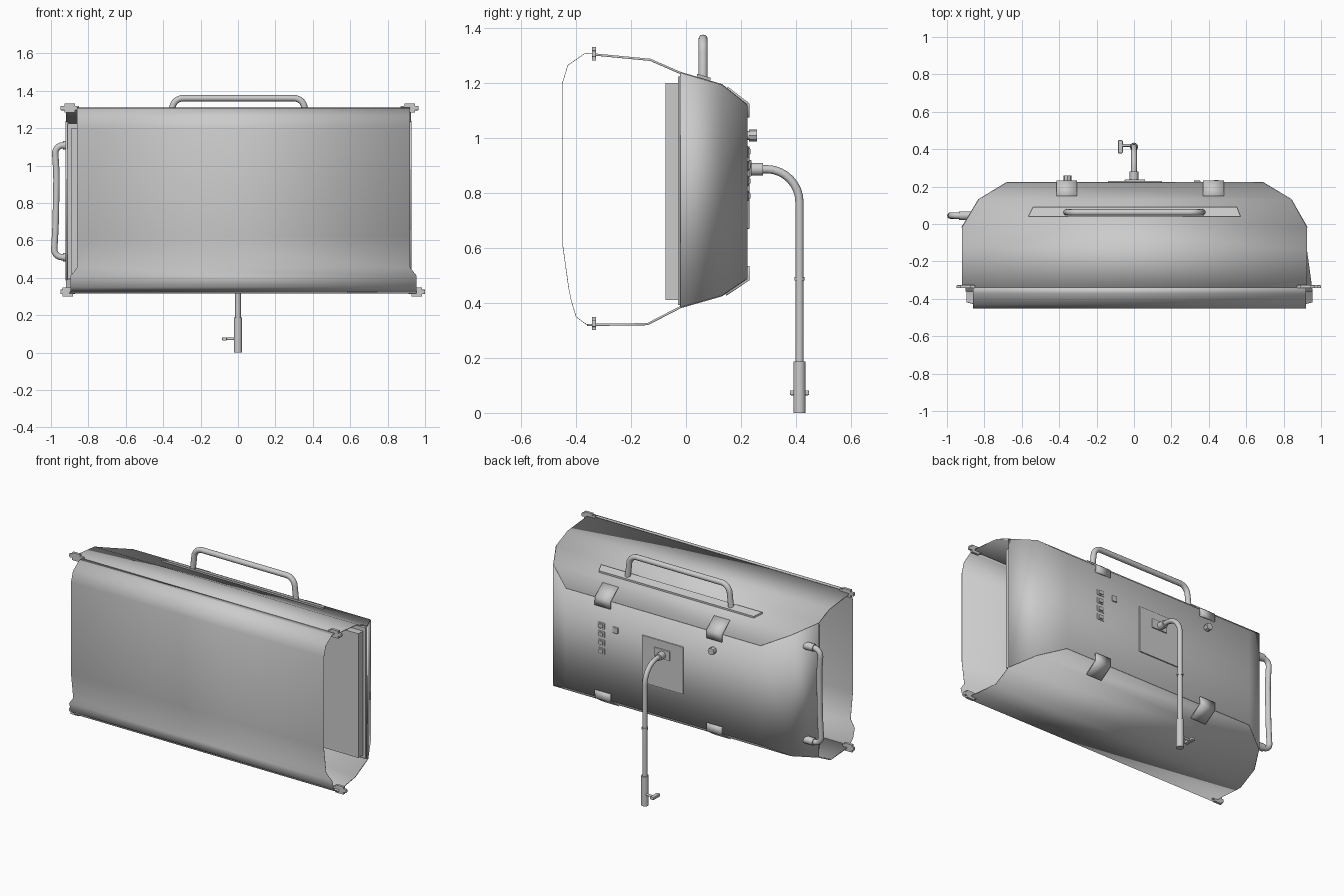
import bpy, bmesh, math
from mathutils import Vector, Matrix

if "Cube" in bpy.data.objects:
    bpy.data.objects.remove(bpy.data.objects["Cube"])


def make(name, verts, faces, thick=0, smooth=True):
    me = bpy.data.meshes.new(name)
    me.from_pydata(verts, [], faces)
    bm = bmesh.new()
    bm.from_mesh(me)
    bmesh.ops.recalc_face_normals(bm, faces=bm.faces)
    bm.to_mesh(me)
    bm.free()
    ob = bpy.data.objects.new(name, me)
    bpy.context.collection.objects.link(ob)
    if thick:
        m = ob.modifiers.new("thickness", 'SOLIDIFY')
        m.thickness, m.offset = thick, 0
    if smooth:
        bpy.ops.object.select_all(action='DESELECT')
        ob.select_set(True)
        bpy.context.view_layer.objects.active = ob
        bpy.ops.object.shade_smooth_by_angle(angle=math.radians(35))
    return ob


def strip(name, rows, thick=0):
    """Sheet through rows of paired edge points."""
    verts = [p for row in rows for p in row]
    faces = [(2*i, 2*i+1, 2*i+3, 2*i+2) for i in range(len(rows) - 1)]
    return make(name, verts, faces, thick)


def box(name, x, y, z, bevel=0):
    v = [(a, b, c) for a in x for b in y for c in z]
    f = [(0, 1, 3, 2), (4, 6, 7, 5), (0, 4, 5, 1), (2, 3, 7, 6), (0, 2, 6, 4), (1, 5, 7, 3)]
    ob = make(name, v, f, smooth=False)
    if bevel:
        m = ob.modifiers.new("bevel", 'BEVEL')
        m.width, m.segments = bevel, 2
    return ob


def rod(name, a, b, r, sides=20):
    a, b = Vector(a), Vector(b)
    d = b - a
    bm = bmesh.new()
    bmesh.ops.create_cone(bm, cap_ends=True, segments=sides, radius1=r, radius2=r, depth=d.length,
                          matrix=Matrix.Translation((a + b) / 2) @ d.to_track_quat('Z', 'Y').to_matrix().to_4x4())
    v = [tuple(p.co) for p in bm.verts]
    f = [[p.index for p in q.verts] for q in bm.faces]
    bm.free()
    return make(name, v, f)


def tube(name, pts, r, fillet):
    """Round tube along a polyline with rounded corners."""
    P = [Vector(p) for p in pts]
    path = [P[0]]
    for a, b, c in zip(P, P[1:], P[2:]):
        s = b + (a - b).normalized() * fillet
        e = b + (c - b).normalized() * fillet
        w = fillet * 0.55
        c1, c2 = s + (b - s).normalized() * w, e + (b - e).normalized() * w
        for i in range(9):
            t = i / 8
            path.append(s*(1-t)**3 + c1*3*t*(1-t)**2 + c2*3*t*t*(1-t) + e*t**3)
    path.append(P[-1])
    cu = bpy.data.curves.new(name, 'CURVE')
    cu.dimensions, cu.bevel_depth, cu.bevel_resolution, cu.use_fill_caps = '3D', r, 4, True
    sp = cu.splines.new('POLY')
    sp.points.add(len(path) - 1)
    for q, p in zip(sp.points, path):
        q.co = (*p, 1)
    ob = bpy.data.objects.new(name, cu)
    bpy.context.collection.objects.link(ob)
    bpy.ops.object.select_all(action='DESELECT')
    ob.select_set(True)
    bpy.context.view_layer.objects.active = ob
    bpy.ops.object.convert(target='MESH')
    bpy.ops.object.shade_smooth_by_angle(angle=math.radians(40))


# Housing: (y, left x, right x, bottom z, top z) from back edge to open side
shell = [(.22, -.68, .69, .49, 1.12), (.13, -.83, .84, .428, 1.193), (-.02, -.92, .925, .385, 1.237)]
plan = [(r[1], *r[::3], r[4]) for r in reversed(shell)] + [(r[2], *r[::3], r[4]) for r in shell]
strip("back_housing", [((x, y, b), (x, y, t)) for x, y, b, t in plan], .008)

# Top and bottom panels run forward to the curtain rods
top = [(y, l, r, t) for y, l, r, b, t in shell] + [(-.13, -.92, .925, 1.285), (-.34, -.92, .925, 1.305)]
bottom = [(y, l, r, b) for y, l, r, b, t in shell] + [(-.14, -.92, .925, .323), (-.36, -.90, .955, .32)]
for name, rows in (("top_panel", top), ("bottom_panel", bottom)):
    strip(name, [((l, y, z), (r, y, z)) for y, l, r, z in rows], .008)

# Thin front curtain with its flared lower edge
curtain = [(-.34, 1.31, -.86, .92), (-.37, 1.307, -.86, .92), (-.43, 1.265, -.86, .92),
           (-.45, 1.2, -.86, .92), (-.45, .62, -.86, .92), (-.427, .455, -.86, .92),
           (-.418, .41, -.895, .955), (-.40, .35, -.895, .955), (-.36, .32, -.895, .955)]
strip("front_curtain", [((l, y, z), (r, y, z)) for y, z, l, r in curtain], .002)

# Inner light panel with its frame
box("light_panel", (-.89, .90), (-.075, -.02), (.41, 1.20))
box("light_panel_frame", (-.912, .917), (-.03, -.015), (.393, 1.225))

# Curtain rod ends at the four corners
for z, spans in ((1.307, ((-.95, -.85), (.87, .965))), (.325, ((-.95, -.87), (.91, 1.0)))):
    for x0, x1 in spans:
        box("rod_end", (x0, x1), (-.343, -.327), (z - .012, z + .012), .004)
        c = (x0 + x1) / 2
        box("rod_end_clip", (c - .028, c + .028), (-.343, -.327), (z - .024, z + .024))

# Top handle on its sloped base plate
base = [(-.565, .04), (.57, .04), (.55, .09), (-.54, .09)]
make("top_handle_base", [(x, y, z + (.065 - y) * .29) for z in (1.205, 1.227) for x, y in base],
     [(0, 1, 2, 3), (4, 5, 6, 7)] + [(i, (i+1) % 4, 4 + (i+1) % 4, 4 + i) for i in range(4)], smooth=False)
tube("top_handle", [(-.362, .062, 1.21), (-.345, .062, 1.36), (.35, .062, 1.36), (.367, .062, 1.21)], .017, .05)

# Side handle with end sockets
tube("side_handle", [(-.87, .045, 1.108), (-.98, .045, 1.108), (-.97, .045, .95), (-.975, .045, .68),
                     (-.985, .045, .51), (-.87, .045, .51)], .017, .045)
for z in (1.108, .51):
    rod("side_handle_socket", (-.87, .045, z), (-.935, .045, z), .023)

# Mounting plate, pole socket and bent pole
box("mount_plate", (-.14, .15), (.215, .231), (.67, .97), .003)
box("mount_block", (-.05, .06), (.228, .238), (.86, .92), .003)
rod("pole_socket", (0, .23, .887), (0, .28, .887), .023)
tube("pole", [(0, .23, .887), (0, .413, .887), (0, .413, .15)], .015, .12)
rod("pole_ring", (0, .413, .482), (0, .413, .494), .019)
rod("pole_sleeve", (0, .413, 0), (0, .413, .187), .022)
rod("clamp_stem", (-.075, .42, .073), (0, .42, .073), .007)
box("clamp_lever", (-.085, -.06), (.378, .448), (.064, .082), .004)

# Switches and knob on the back
for i in range(4):
    z = .79 + i * .054
    box("switch", (.415, .465), (.215, .227), (z - .02, z + .02), .003)
    box("switch_rocker", (.425, .455), (.22, .234), (z - .012, z + .012), .003)
box("power_button", (.32, .355), (.215, .232), (.93, .968), .003)
rod("knob_base", (-.355, .215, 1.01), (-.355, .235, 1.01), .016)
rod("knob", (-.355, .23, 1.01), (-.355, .258, 1.01), .022, 8)

# Bent clips joining the panels to the housing
for x in (-.36, .425):
    for prof in (((.15, 1.184), (.228, 1.124), (.228, 1.075)), ((.145, .430), (.228, .485), (.228, .535))):
        strip("panel_clip", [((x - .055, y, z), (x + .055, y, z)) for y, z in prof], .008)
